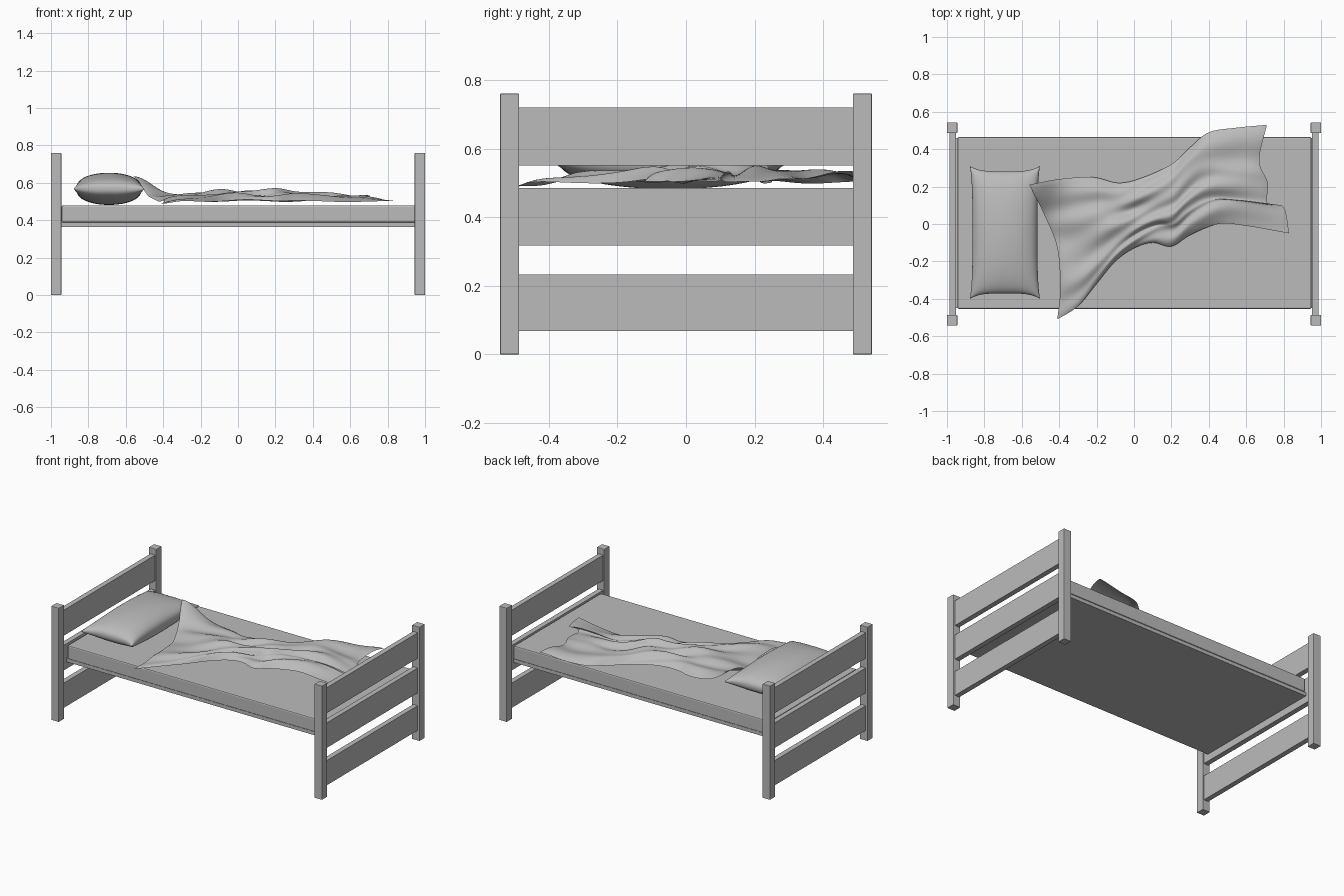
import bpy, bmesh, math
from mathutils import Vector

old = bpy.data.objects.get("Cube")
if old:
    bpy.data.objects.remove(old, do_unlink=True)

GREY = (0.5, 0.5, 0.5, 1)
mat = bpy.data.materials.new("plain grey")
mat.use_nodes = True
mat.diffuse_color = GREY
mat.node_tree.nodes["Principled BSDF"].inputs["Base Color"].default_value = GREY


def finish(name, bm, smooth=None):
    bmesh.ops.recalc_face_normals(bm, faces=bm.faces)
    me = bpy.data.meshes.new(name)
    bm.to_mesh(me)
    bm.free()
    me.materials.append(mat)
    ob = bpy.data.objects.new(name, me)
    bpy.context.collection.objects.link(ob)
    if smooth:
        bpy.ops.object.select_all(action='DESELECT')
        ob.select_set(True)
        bpy.context.view_layer.objects.active = ob
        bpy.ops.object.shade_smooth_by_angle(angle=math.radians(smooth))
    return ob


def box(name, lo, hi, bevel=0.0):
    bm = bmesh.new()
    bmesh.ops.create_cube(bm, size=1)
    lo, hi = Vector(lo), Vector(hi)
    bmesh.ops.scale(bm, vec=hi - lo, verts=bm.verts)
    bmesh.ops.translate(bm, vec=(lo + hi) / 2, verts=bm.verts)
    if bevel:
        bmesh.ops.bevel(bm, geom=bm.edges[:], offset=bevel, segments=2,
                        profile=0.5, affect='EDGES')
    return finish(name, bm)


def sheet(bm, nu, nv, point):
    """Grid of quads through point(u, v), with u and v from 0 to 1."""
    rows = [[bm.verts.new(point(i / nu, j / nv)) for j in range(nv + 1)]
            for i in range(nu + 1)]
    for a, b in zip(rows, rows[1:]):
        for j in range(nv):
            bm.faces.new((a[j], b[j], b[j + 1], a[j + 1]))


# Head and foot ends: two posts and three boards each
for end, s in (("head", -1), ("foot", 1)):
    for side, t in (("right", -1), ("left", 1)):
        xs, ys = sorted((s * 0.945, s)), sorted((t * 0.487, t * 0.542))
        box(f"{end}_post_{side}", (xs[0], ys[0], 0), (xs[1], ys[1], 0.76), 0.002)
    xs = sorted((s * 0.953, s * 0.987))
    for level, z0, z1 in (("lower", 0.068, 0.233), ("middle", 0.318, 0.485),
                          ("upper", 0.55, 0.72)):
        box(f"{end}_board_{level}", (xs[0], -0.49, z0), (xs[1], 0.49, z1))

# Bed base and mattress
box("bed_base", (-0.955, -0.45, 0.365), (0.955, 0.46, 0.388))
box("mattress", (-0.943, -0.455, 0.388), (0.948, 0.465, 0.48), 0.008)


# Pillow: two puffed sheets joined at the seam
def pillow_half(sign):
    def point(u, v):
        # cosine spacing packs rows near the seam
        a, b = -math.cos(math.pi * u), -math.cos(math.pi * v)
        x = 0.187 * a * (1 - 0.07 * (1 - b ** 4))
        y = 0.355 * b * (1 - 0.08 * (1 - a ** 4))
        puff = max(0, (1 - a * a) * (1 - b * b)) ** 0.4
        crease = 1 - 0.06 * math.exp(-(a / 0.12) ** 2) * b ** 4
        z = 0.568 + sign * 0.086 * puff * crease
        return (x - 0.69, y - 0.045, max(z, 0.482))
    return point


bm = bmesh.new()
for sign in (1, -1):
    sheet(bm, 32, 40, pillow_half(sign))
bmesh.ops.remove_doubles(bm, verts=bm.verts, dist=0.0004)
finish("pillow", bm, 60)


# Blanket: a patch spanning four wavy edges, with folds along its length
def edge(points):
    pts = [Vector(p) for p in points]

    def at(t):
        f = t * (len(pts) - 1)
        i = min(int(f), len(pts) - 2)
        f -= i
        p1, p2 = pts[i], pts[i + 1]
        p0 = pts[i - 1] if i else 2 * p1 - p2
        p3 = pts[i + 2] if i + 2 < len(pts) else 2 * p2 - p1
        return 0.5 * (2 * p1 + (p2 - p0) * f + (2 * p0 - 5 * p1 + 4 * p2 - p3) * f ** 2
                      + (3 * p1 - p0 - 3 * p2 + p3) * f ** 3)
    return at


far = edge([(-.56, .21), (-.4, .24), (-.22, .25), (-.08, .22), (.05, .25),
            (.2, .32), (.3, .41), (.4, .49), (.55, .515), (.71, .53)])
near = edge([(-.41, -.51), (-.3, -.44), (-.2, -.32), (-.1, -.2), (0, -.13),
             (.1, -.1), (.2, -.12), (.3, -.06), (.45, 0), (.6, -.01), (.83, -.05)])
head = edge([(-.41, -.51), (-.395, -.35), (-.41, -.13), (-.48, .05), (-.56, .21)])
foot = edge([(.83, -.05), (.80, .09), (.715, .11), (.715, .22), (.67, .34), (.71, .53)])


def blanket_point(u, v):
    p = ((1 - v) * near(u) + v * far(u) + (1 - u) * head(v) + u * foot(v)
         - (1 - u) * ((1 - v) * near(0) + v * far(0))
         - u * ((1 - v) * near(1) + v * far(1)))
    dome = (16 * u * (1 - u) * v * (1 - v)) ** 0.6
    folds = (math.sin(17 * v + 5 * math.sin(3 * u) + 2) * 0.5
             + math.sin(31 * v - 9 * u + 1.5 * math.sin(7 * u)) * 0.3
             + math.sin(19 * u + 6 * v) * 0.35)
    z = 0.505 + 0.045 * dome + 0.022 * folds * (0.3 + 0.7 * dome)
    # head corner lies on the pillow, near corner sags over the mattress side
    z += 0.13 * math.exp(-((p.x + 0.56) ** 2 + (p.y - 0.21) ** 2) / 0.02)
    z -= 0.02 * math.exp(-((p.x + 0.41) ** 2 + (p.y + 0.51) ** 2) / 0.01)
    z += 0.03 * math.exp(-((p.x - 0.71) ** 2 + (p.y - 0.45) ** 2) / 0.015)
    return (p.x, p.y, max(z, 0.484))


bm = bmesh.new()
sheet(bm, 90, 50, blanket_point)
blanket = finish("blanket", bm, 80)
